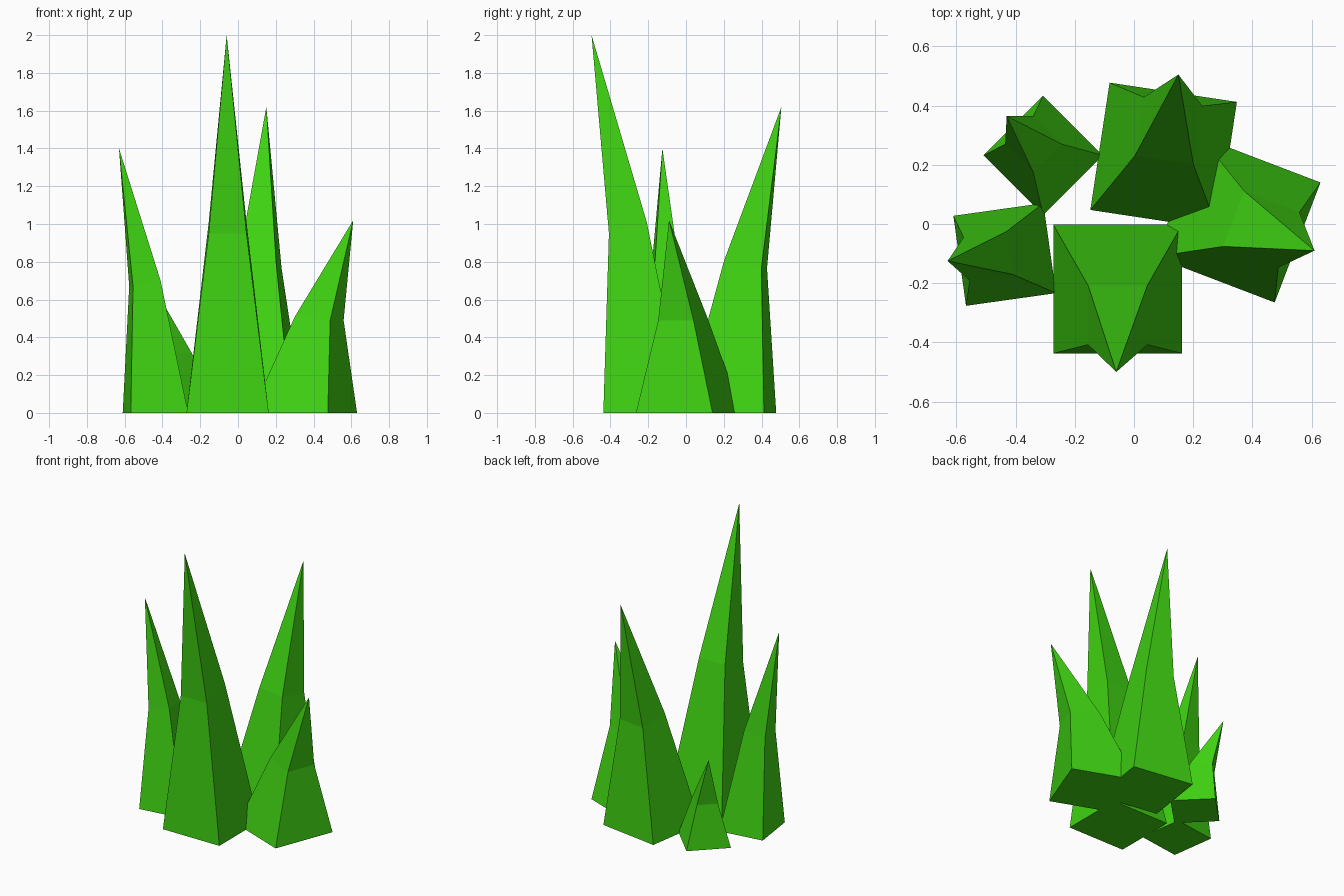
import bpy, bmesh
from math import radians
from mathutils import Vector, Matrix

if "Cube" in bpy.data.objects:
    bpy.data.objects.remove(bpy.data.objects["Cube"])

green = bpy.data.materials.new("grass_green")
green.diffuse_color = (0.05, 0.65, 0.006, 1)
green.use_nodes = True
green.node_tree.nodes["Principled BSDF"].inputs["Base Color"].default_value = green.diffuse_color


def ring(bm, centre, side, angle, lean=None, tilt=0.0):
    """Square ring of four verts, dipping slightly towards the lean direction."""
    rot = Matrix.Rotation(radians(angle), 3, 'Z')
    verts = []
    for sx, sy in ((-1, -1), (1, -1), (1, 1), (-1, 1)):
        off = rot @ Vector((sx * side / 2, sy * side / 2, 0))
        if lean:
            off.z = -tilt * off.dot(lean)
        verts.append(bm.verts.new(Vector(centre) + off))
    return verts


def blade(name, base, base_side, mid, mid_side, tip, angle, tilt):
    """Leaning four-sided spike: square base, narrower bent middle, pointed tip."""
    bm = bmesh.new()
    lean = (Vector(tip[:2]) - Vector(base)).normalized().to_3d()
    low = ring(bm, (*base, 0), base_side, angle)
    high = ring(bm, mid, mid_side, angle, lean, tilt)
    point = bm.verts.new(tip)
    bm.faces.new(low[::-1])
    for i in range(4):
        j = (i + 1) % 4
        bm.faces.new((low[i], low[j], high[j], high[i]))
        bm.faces.new((high[i], high[j], point))
    bmesh.ops.recalc_face_normals(bm, faces=bm.faces)
    mesh = bpy.data.meshes.new(name)
    bm.to_mesh(mesh)
    bm.free()
    mesh.materials.append(green)
    bpy.context.collection.objects.link(bpy.data.objects.new(name, mesh))


# Five blades of the tuft
blade("front_blade", (-0.055, -0.22), 0.435, (-0.055, -0.308, 0.98), 0.2, (-0.06, -0.5, 2.0), 0, 0.3)
blade("back_blade", (0.1, 0.23), 0.435, (0.117, 0.315, 0.785), 0.2, (0.15, 0.505, 1.62), -8.6, 0.2)
blade("right_blade", (0.35, 0.015), 0.434, (0.43, -0.018, 0.5), 0.2, (0.61, -0.09, 1.02), -20.9, 0.1)
blade("left_blade", (-0.437, -0.103), 0.307, (-0.493, -0.108, 0.685), 0.147, (-0.63, -0.125, 1.4), 8, 0.2)
blade("small_back_blade", (-0.307, 0.232), 0.285, (-0.34, 0.27, 0.31), 0.135, (-0.43, 0.365, 0.64), 45, 0.1)
